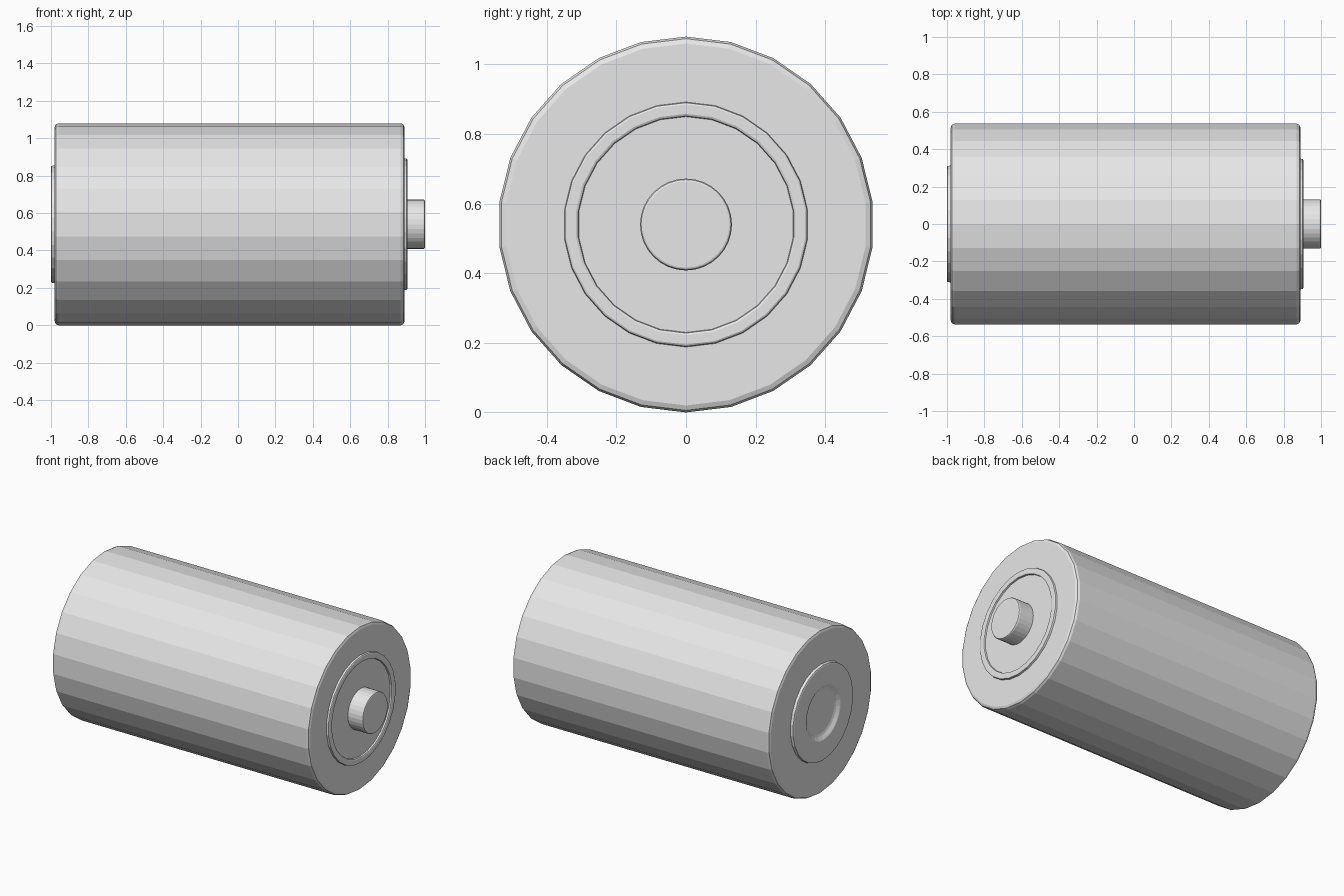
import bpy, bmesh, math

if "Cube" in bpy.data.objects:
    bpy.data.objects.remove(bpy.data.objects["Cube"])

CZ = 0.54  # height of the cylinder axis

grey = bpy.data.materials.new("light grey")
grey.diffuse_color = (0.8, 0.8, 0.8, 1)
grey.use_nodes = True
grey.node_tree.nodes["Principled BSDF"].inputs["Base Color"].default_value = grey.diffuse_color


def lathe(name, profile, sides=26):
    """Revolve (x, radius) points about the x axis; radius 0 closes with a cap."""
    bm = bmesh.new()
    rings = []
    for x, r in profile:
        if r == 0:
            rings.append([bm.verts.new((x, 0, CZ))] * sides)
        else:
            angles = [2 * math.pi * i / sides for i in range(sides)]
            rings.append([bm.verts.new((x, r * math.sin(a), CZ + r * math.cos(a))) for a in angles])
    for a, b in zip(rings, rings[1:]):
        for i in range(sides):
            j = (i + 1) % sides
            corners = list(dict.fromkeys([a[i], a[j], b[j], b[i]]))
            bm.faces.new(corners)
    bmesh.ops.recalc_face_normals(bm, faces=bm.faces)
    mesh = bpy.data.meshes.new(name)
    bm.to_mesh(mesh)
    bm.free()
    mesh.materials.append(grey)
    ob = bpy.data.objects.new(name, mesh)
    bpy.context.collection.objects.link(ob)
    return ob


# long sleeve with the rounded rear rim, raised disc and central dimple
lathe("lower_casing", [
    (-0.98, 0), (-0.98, 0.14), (-0.985, 0.155), (-0.998, 0.175),
    (-1.0, 0.18), (-1.0, 0.305), (-0.997, 0.312), (-0.98, 0.315),
    (-0.98, 0.52), (-0.974, 0.534), (-0.96, 0.54), (0.19, 0.54)])

# front band with rounded rim, raised ring and recessed plate
lathe("upper_casing", [
    (0.19, 0.54), (0.87, 0.54), (0.884, 0.534), (0.89, 0.52),
    (0.89, 0.352), (0.902, 0.35), (0.905, 0.345), (0.905, 0.318),
    (0.902, 0.312), (0.892, 0.31), (0.892, 0)])

# positive terminal
lathe("terminal_nub", [
    (0.88, 0.132), (0.992, 0.132), (0.998, 0.129), (1.0, 0.124), (1.0, 0)], 32)
